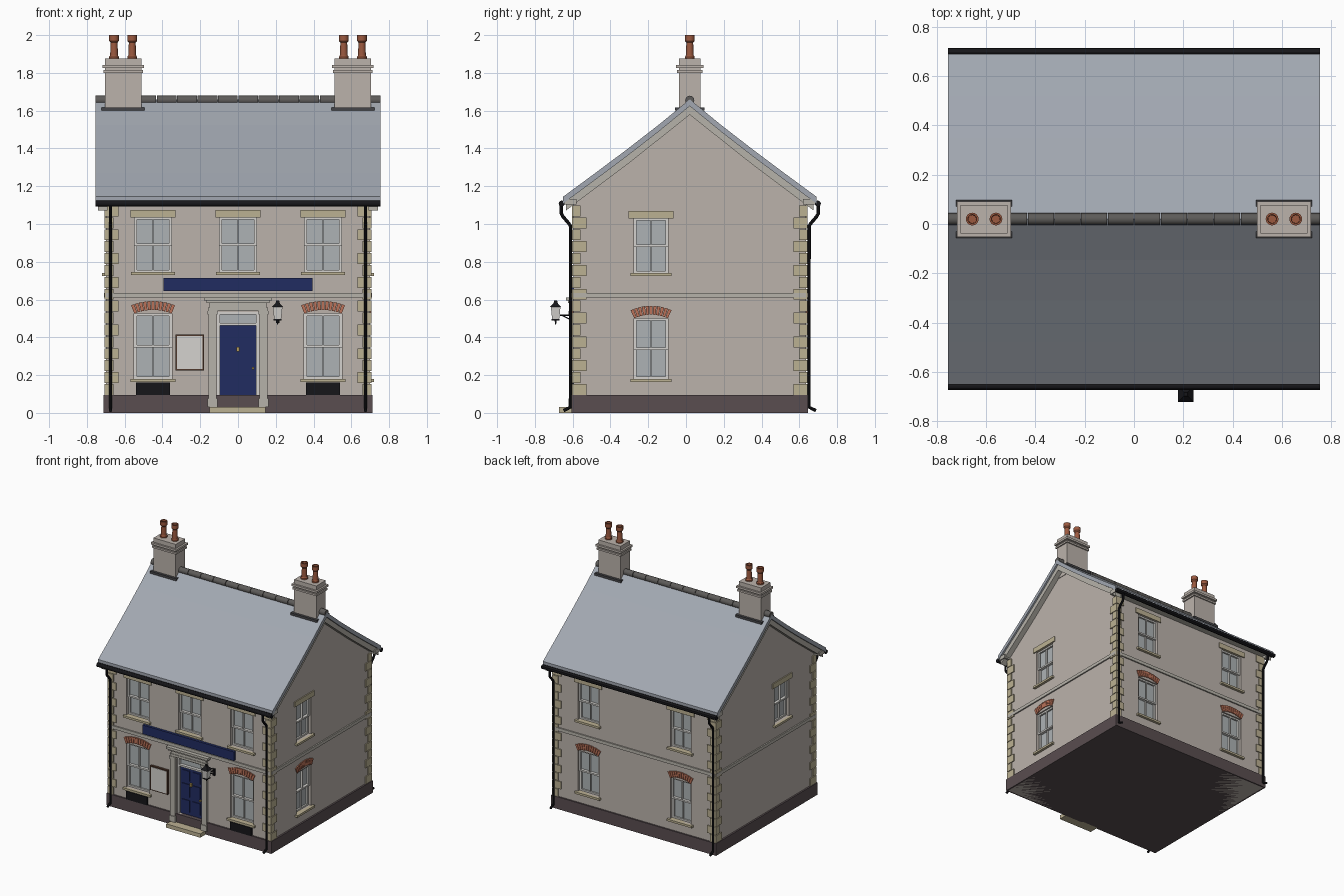
import bpy, bmesh, math
from mathutils import Matrix, Vector

if "Cube" in bpy.data.objects:
    bpy.data.objects.remove(bpy.data.objects["Cube"])

YC = 0.02                      # ridge line / house centre in y
HX, HY = 0.70, 0.615           # wall half sizes
COL = dict(wall=(.50, .45, .41), stone=(.50, .44, .29), plinth=(.10, .075, .08), slate=(.36, .39, .44),
           dark=(.06, .06, .065), iron=(.008, .008, .01), brick=(.50, .17, .10), white=(.66, .65, .62),
           glass=(.42, .45, .46), blue=(.015, .025, .12), trim=(.47, .45, .40), pot=(.33, .10, .05),
           brass=(.5, .35, .1), wood=(.08, .04, .025), ridge=(.11, .105, .10))
mats, parts = {}, {}
for k, c in COL.items():
    mats[k] = bpy.data.materials.new(k)
    mats[k].diffuse_color = (*c, 1)


def part(name, mat):
    if name not in parts:
        parts[name] = (bmesh.new(), mat)
    return parts[name][0]


def box(name, mat, x0, x1, y0, y1, z0, z1, M=Matrix()):
    S = Matrix.Diagonal((x1 - x0, y1 - y0, z1 - z0, 1))
    T = Matrix.Translation(((x0 + x1) / 2, (y0 + y1) / 2, (z0 + z1) / 2))
    bmesh.ops.create_cube(part(name, mat), size=1, matrix=M @ T @ S)


def prism(name, mat, pts, axis, a, b, M=Matrix()):
    """Extrude a 2D outline along x (pts = y,z) or y (pts = x,z)."""
    bm = part(name, mat)
    mk = (lambda p, t: (t, p[0], p[1])) if axis == 'x' else (lambda p, t: (p[0], t, p[1]))
    A = [bm.verts.new(M @ Vector(mk(p, a))) for p in pts]
    B = [bm.verts.new(M @ Vector(mk(p, b))) for p in pts]
    n = len(pts)
    faces = [bm.faces.new(A), bm.faces.new(B[::-1])]
    faces += [bm.faces.new((A[i], B[i], B[(i + 1) % n], A[(i + 1) % n])) for i in range(n)]
    bmesh.ops.recalc_face_normals(bm, faces=faces)


def cone(name, mat, r1, r2, z0, z1, loc, seg=4, M=Matrix()):
    T = Matrix.Translation((loc[0], loc[1], (z0 + z1) / 2)) @ Matrix.Rotation(math.pi / 4, 4, 'Z')
    bmesh.ops.create_cone(part(name, mat), cap_ends=True, segments=seg, radius1=r1, radius2=r2,
                          depth=z1 - z0, matrix=M @ T)


def tube(name, pts, r):
    cu = bpy.data.curves.new(name, 'CURVE')
    cu.dimensions, cu.bevel_depth, cu.bevel_resolution, cu.use_fill_caps = '3D', r, 2, True
    sp = cu.splines.new('POLY')
    sp.points.add(len(pts) - 1)
    for p, c in zip(sp.points, pts):
        p.co = (*c, 1)
    o = bpy.data.objects.new(name, cu)
    bpy.context.collection.objects.link(o)
    cu.materials.append(mats['iron'])
    bpy.context.view_layer.objects.active = o
    o.select_set(True)
    bpy.ops.object.convert(target='MESH')
    bpy.ops.object.shade_smooth_by_angle()
    o.select_set(False)


# Facade frames: local x runs along the wall, local -y points outward
def facade(x, y, deg):
    return Matrix.Translation((x, y, 0)) @ Matrix.Rotation(math.radians(deg), 4, 'Z')


FRONT, BACK = facade(0, YC - HY, 0), facade(0, YC + HY, 180)
RIGHT, LEFT = facade(HX, 0, 90), facade(-HX, 0, -90)

# Walls with gables, plinth, string course
prism('walls', 'wall', [(YC - HY, 0.0), (YC + HY, 0.0), (YC + HY, 1.125), (YC, 1.60), (YC - HY, 1.125)],
      'x', -HX, HX)
box('plinth', 'plinth', -.713, .713, YC - HY - .012, YC + HY + .012, 0, .095)
for M, h in ((FRONT, HX), (BACK, HX)):
    box('string_course', 'trim', -h, h, -.01, .01, .61, .635, M)
for M, s in ((RIGHT, 1), (LEFT, -1)):
    box('string_course', 'trim', s * YC - HY, s * YC + HY, -.01, .01, .61, .635, M)


# Sash windows
def window(M, u, w, z0, z1, arched):
    a, b, zm = u - w, u + w, (z0 + z1) / 2
    box('cutter', 'wall', a, b, -.03, .045, z0, z1, M)
    box('window_glass', 'glass', a, b, .034, .05, z0, z1, M)
    for y, lo, hi in ((.012, zm - .006, z1), (.022, z0, zm + .006)):
        t = .014
        for p, q in ((a, a + t), (b - t, b), (u - .003, u + .003)):
            box('window_sashes', 'white', p, q, y, y + .014, lo, hi, M)
        for p, q in ((lo, lo + .012), (hi - .012, hi)):
            box('window_sashes', 'white', a, b, y, y + .0135, p, q, M)
    box('window_sills', 'stone', u - w - .018, u + w + .018, -.02, .03, z0 - .016, z0, M)
    if not arched:
        box('window_lintels', 'stone', u - .12, u + .12, -.008, .01, z1, z1 + .04, M)
        return
    rise, n = .02, 11                      # brick arch of separate wedges
    R = (w * w + rise * rise) / (2 * rise)
    half, cz = math.asin(w / R), z1 + rise - R
    for i in range(n):
        t0, t1 = (-half + 2 * half * (i + k) / n for k in (.08, .92))
        pts = [(u + r * math.sin(t), cz + r * math.cos(t))
               for r, t in ((R, t0), (R, t1), (R + .047, t1), (R + .047, t0))]
        prism('brick_arches', 'brick', pts, 'y', -.008, .01, M)


for u in (-.45, 0, .45):
    window(FRONT, u, .098, .745, 1.035, False)
for u in (-.45, .45):
    window(FRONT, u, .1, .18, .525, True)
    box('cellar_vents', 'iron', u - .09, u + .09, -.018, .01, .095, .16, FRONT)
for u in (-.4, .4):
    window(BACK, u, .09, .74, 1.03, False)
    window(BACK, u, .09, .18, .50, True)
window(RIGHT, -.185, .09, .74, 1.03, False)
window(RIGHT, -.185, .09, .18, .50, True)
window(LEFT, .185, .09, .74, 1.03, False)

# Corner quoins, alternating long and short
for i in range(16):
    z = .095 + i * .063
    wx, wy = (.075, .045) if i % 2 else (.05, .075)
    for sx in (-1, 1):
        for sy in (-1, 1):
            x, y = sx * (HX + .008), YC + sy * (HY + .008)
            xs, ys = sorted((x, x - sx * wx)), sorted((y, y - sy * wy))
            box('quoins', 'stone', *xs, *ys, z, z + .058)

# Roof: slightly sagging slate slab, bargeboards, eaves and ridge tiles
top = [(0, 1.66), (.165, 1.525), (.33, 1.397), (.50, 1.27), (.67, 1.145)]


def chevron(half, drop):
    up = [(YC - d, z) for d, z in half[::-1]] + [(YC + d, z) for d, z in half[1:]]
    return up + [(y, z - drop) for y, z in up[::-1]]


prism('roof', 'slate', chevron(top, .036), 'x', -.755, .755)
for s in (-1, 1):
    prism('bargeboards', 'trim', chevron([(0, 1.628), (.33, 1.366), (.655, 1.122)], .05), 'x', s * .69, s * .742)
    ys = sorted((YC + s * .60, YC + s * .662))
    box('eaves_soffit', 'trim', -.75, .75, *ys, 1.102, 1.132)
    T = Matrix.Translation((0, YC + s * .678, 1.108)) @ Matrix.Rotation(math.pi / 2, 4, 'Y')
    bmesh.ops.create_cone(part('gutters', 'iron'), cap_ends=True, segments=12, radius1=.016, radius2=.016,
                          depth=1.51, matrix=T)
for i in range(14):
    w = 1.51 / 14
    T = Matrix.Translation((-.755 + (i + .5) * w, YC, 1.655)) @ Matrix.Rotation(math.pi / 2, 4, 'Y')
    bmesh.ops.create_cone(part('ridge_tiles', 'ridge'), cap_ends=True, segments=16, radius1=.024, radius2=.024,
                          depth=w - .003, matrix=T)

# Chimneys with turned pots
pot = [(.026, 1.865), (.026, 1.885), (.021, 1.892), (.018, 1.96), (.026, 1.97), (.026, 2.0),
       (.018, 2.0), (.016, 1.9), (0, 1.9)]
for s in (-1, 1):
    cx = s * .608
    for mat, name, hx, hy, z0, z1 in (('wall', 'chimney_stacks', .096, .058, 1.54, 1.875),
                                      ('wall', 'chimney_bands', .105, .067, 1.80, 1.814),
                                      ('wall', 'chimney_bands', .110, .072, 1.826, 1.842),
                                      ('dark', 'chimney_flashing', .114, .077, 1.60, 1.618)):
        box(name, mat, cx - hx, cx + hx, YC - hy, YC + hy, z0, z1)
    for dx in (-.048, .048):
        bm = part('chimney_pots', 'pot')
        vs = [bm.verts.new((cx + dx + r, YC, z)) for r, z in pot]
        es = [bm.edges.new(p) for p in zip(vs, vs[1:])]
        bmesh.ops.spin(bm, geom=vs + es, cent=(cx + dx, YC, 0), axis=(0, 0, 1), angle=2 * math.pi, steps=16)
bm = part('chimney_pots', 'pot')
bmesh.ops.remove_doubles(bm, verts=bm.verts, dist=1e-5)
bmesh.ops.recalc_face_normals(bm, faces=bm.faces)

# Front door, fanlight, surround and step
box('cutter', 'wall', -.112, .112, -.03, .045, .095, .535, FRONT)
box('door', 'blue', -.096, .096, .02, .05, .095, .462, FRONT)
for s in (-1, 1):
    for z0, z1 in ((.12, .21), (.235, .335), (.36, .44)):
        box('door_panels', 'blue', s * .045 - .032, s * .045 + .032, .015, .03, z0, z1, FRONT)
    xs = sorted((s * .096, s * .114))
    box('door_frame', 'white', *xs, .005, .05, .095, .535, FRONT)
    box('door_surround', 'trim', s * .135 - .021, s * .135 + .021, -.02, .01, .03, .54, FRONT)
    box('door_surround', 'trim', s * .135 - .026, s * .135 + .026, -.026, .01, .03, .075, FRONT)
    box('door_surround', 'trim', s * .135 - .026, s * .135 + .026, -.026, .01, .52, .54, FRONT)
for z0, z1 in ((.462, .476), (.522, .535)):
    box('door_frame', 'white', -.096, .096, .006, .05, z0, z1, FRONT)
box('fanlight', 'glass', -.096, .096, .03, .05, .476, .522, FRONT)
for h, d, z0, z1 in ((.158, .022, .54, .558), (.152, .018, .558, .582), (.168, .03, .582, .594), (.18, .04, .594, .612)):
    box('door_surround', 'trim', -h, h, -d, .01, z0, z1, FRONT)
box('door_step', 'stone', -.15, .145, -.078, .0, 0, .03, FRONT)
box('door_fittings', 'brass', .075, .085, .006, .03, .23, .242, FRONT)
box('door_fittings', 'brass', -.007, .007, .006, .03, .325, .35, FRONT)

# Sign board and notice board
box('sign_board', 'blue', -.395, .395, -.02, .01, .645, .715, FRONT)
box('notice_board_frame', 'wood', -.33, -.18, -.018, .01, .225, .415, FRONT)
box('notice_board_face', 'white', -.322, -.188, -.021, .0, .233, .407, FRONT)

# Wall lantern
L = (.21, -.69)
cone('lantern_glass', 'white', .026, .036, .495, .56, L)
cone('lantern_metal', 'iron', .03, .03, .488, .496, L)
cone('lantern_metal', 'iron', .044, .016, .56, .58, L)
cone('lantern_metal', 'iron', .016, .01, .58, .596, L)
cone('lantern_metal', 'iron', .003, .008, .468, .49, L)
tube('lantern_arm', [(.21, -.59, .518), (.21, -.668, .518)], .004)
tube('lantern_brace', [(.21, -.595, .485), (.21, -.655, .516)], .003)
box('lantern_metal', 'iron', .2, .22, -.008, .01, .475, .53, FRONT)

# Downpipes with swan necks and shoes
for sx in (-1, 1):
    for sy, x in ((-1, .675), (1, .69)):
        path = [(.668, .012), (.632, .03), (.632, .99), (.642, 1.005), (.672, 1.04), (.68, 1.055), (.68, 1.1)]
        tube('downpipe', [(sx * x, YC + sy * d, z) for d, z in path], .009)

# Turn every part into an object
objs = {}
for name, (bm, mat) in parts.items():
    me = bpy.data.meshes.new(name)
    bm.to_mesh(me)
    bm.free()
    me.materials.append(mats[mat])
    objs[name] = bpy.data.objects.new(name, me)
    bpy.context.collection.objects.link(objs[name])

# Cut the window and door openings
cut = objs['cutter']
cut.hide_render = True
mod = objs['walls'].modifiers.new('openings', 'BOOLEAN')
mod.operation, mod.solver, mod.object = 'DIFFERENCE', 'EXACT', cut
bpy.context.view_layer.objects.active = objs['walls']
bpy.ops.object.modifier_apply(modifier='openings')
bpy.data.objects.remove(cut)
bpy.ops.object.select_all(action='DESELECT')
for n in ('chimney_pots', 'gutters', 'ridge_tiles'):
    objs[n].select_set(True)
    bpy.context.view_layer.objects.active = objs[n]
bpy.ops.object.shade_smooth_by_angle()

for m in bpy.data.materials:
    if m.users and not m.is_grease_pencil:
        m.use_nodes = True
        m.node_tree.nodes["Principled BSDF"].inputs["Base Color"].default_value = m.diffuse_color
